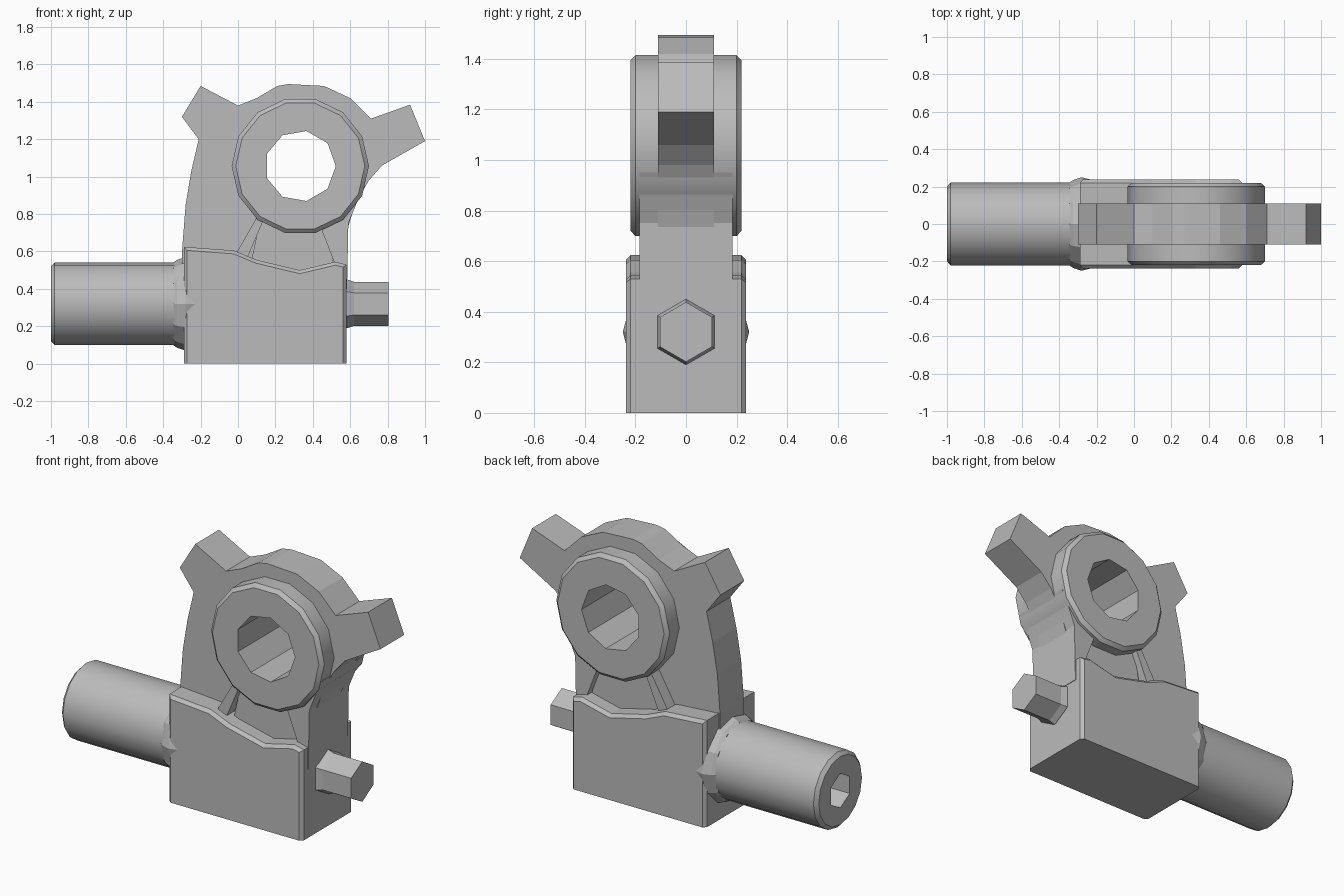
import bpy, bmesh, math
from mathutils import Matrix, Vector

cube = bpy.data.objects.get("Cube")
if cube:
    bpy.data.objects.remove(cube)

GREY = (0.5, 0.5, 0.5, 1.0)
grey = bpy.data.materials.new("plain grey")
grey.use_nodes = True
grey.diffuse_color = GREY
grey.node_tree.nodes["Principled BSDF"].inputs["Base Color"].default_value = GREY

ALONG_X = Matrix.Rotation(math.pi / 2, 4, 'Y')    # local z becomes x
ALONG_Y = Matrix.Rotation(-math.pi / 2, 4, 'X')   # local z becomes y


def finish(name, bm, smooth=False):
    bmesh.ops.recalc_face_normals(bm, faces=bm.faces)
    mesh = bpy.data.meshes.new(name)
    bm.to_mesh(mesh)
    bm.free()
    mesh.materials.append(grey)
    ob = bpy.data.objects.new(name, mesh)
    bpy.context.collection.objects.link(ob)
    if smooth:
        bpy.ops.object.select_all(action='DESELECT')
        ob.select_set(True)
        bpy.context.view_layer.objects.active = ob
        bpy.ops.object.shade_smooth_by_angle(angle=math.radians(38))
    return ob


def slab(name, profile, half, bevel=0.0):
    """Side profile in x and z, extruded evenly to both sides in y."""
    bm = bmesh.new()
    face = bm.faces.new([bm.verts.new((x, -half, z)) for x, z in profile])
    out = bmesh.ops.extrude_face_region(bm, geom=[face])
    moved = [v for v in out["geom"] if isinstance(v, bmesh.types.BMVert)]
    bmesh.ops.translate(bm, verts=moved, vec=(0, 2 * half, 0))
    if bevel:
        rim = [e for e in bm.edges
               if abs(e.verts[0].co.y - e.verts[1].co.y) < 0.001
               and max(v.co.z for v in e.verts) > 0.1]
        bmesh.ops.bevel(bm, geom=rim, offset=bevel, segments=1, affect='EDGES')
    return finish(name, bm)


def turned(name, rings, sides, axis, center, smooth=True, start=0.0):
    """Capped solid of revolution from (distance along axis, radius) pairs."""
    bm = bmesh.new()
    loops = []
    for d, r in rings:
        angles = [start + math.tau * i / sides for i in range(sides)]
        loops.append([bm.verts.new(Vector(center) + axis @ Vector(
            (r * math.cos(a), r * math.sin(a), d))) for a in angles])
    for a, b in zip(loops, loops[1:]):
        for i in range(sides):
            j = (i + 1) % sides
            bm.faces.new((a[i], a[j], b[j], b[i]))
    bm.faces.new(loops[0])
    bm.faces.new(loops[-1])
    return finish(name, bm, smooth)


def drill(cutter, *targets):
    """Cut the cutter out of each target, then discard it."""
    cutter.hide_render = True
    for ob in targets:
        mod = ob.modifiers.new("hole", 'BOOLEAN')
        mod.operation = 'DIFFERENCE'
        mod.solver = 'EXACT'
        mod.object = cutter
        # keep the hole ahead of any shading modifier
        ob.modifiers.move(len(ob.modifiers) - 1, 0)
        bpy.ops.object.select_all(action='DESELECT')
        ob.select_set(True)
        bpy.context.view_layer.objects.active = ob
        bpy.ops.object.modifier_apply(modifier=mod.name)
    bpy.data.objects.remove(cutter)


# Base block with a dipped top edge
slab("base_block", [(-0.29, 0), (0.58, 0), (0.58, 0.53), (0.52, 0.545),
                    (0.33, 0.5), (0.1, 0.555), (-0.02, 0.605), (-0.29, 0.625)],
     0.237, bevel=0.018)

# Upright plate with arched top and two tabs
plate = slab("upright_plate", [
    (-0.3, 0.4), (-0.298, 0.62), (-0.28, 0.85), (-0.25, 1.03), (-0.21, 1.2),
    (-0.3, 1.32), (-0.2, 1.485), (0, 1.38), (0.1, 1.42), (0.21, 1.485),
    (0.27, 1.495), (0.46, 1.485), (0.6, 1.42), (0.71, 1.31), (0.92, 1.385),
    (1.0, 1.19), (0.77, 1.06), (0.7, 0.98), (0.63, 0.86), (0.585, 0.72),
    (0.575, 0.4)], 0.11)

# Web and ribs under the boss
slab("lower_web", [(0.05, 0.45), (0.53, 0.45), (0.46, 0.78), (0.12, 0.78)], 0.14)
slab("left_web_rib", [(-0.05, 0.52), (0.03, 0.52), (0.15, 0.8), (0.11, 0.8)], 0.18)
slab("right_web_rib", [(0.54, 0.4), (0.583, 0.4), (0.59, 0.75), (0.635, 0.86),
                       (0.68, 0.95), (0.5, 0.9), (0.43, 0.76), (0.515, 0.54)], 0.183)

# Round boss with a through hole
CENTER = (0.333, 0, 1.057)
boss = turned("ring_boss", [(-0.22, 0.345), (-0.2, 0.367), (0.2, 0.367), (0.22, 0.345)],
              14, ALONG_Y, CENTER)
drill(turned("hole_cutter", [(-0.5, 0.19), (0.5, 0.19)], 9, ALONG_Y, CENTER, False),
      plate, boss)

# Side shaft with collar and hexagonal socket
AXLE = (0, 0, 0.32)
shaft = turned("side_shaft", [(-1.0, 0.2), (-0.98, 0.221), (-0.25, 0.221)],
               16, ALONG_X, AXLE)
turned("shaft_collar", [(-0.345, 0.222), (-0.325, 0.235), (-0.28, 0.25), (-0.2, 0.23)],
       12, ALONG_X, AXLE, False)
drill(turned("socket_cutter", [(-1.2, 0.1), (-0.75, 0.1)], 6, ALONG_X, AXLE, False), shaft)

# Hexagonal pin on the opposite side
turned("hex_pin", [(0.5, 0.13), (0.585, 0.13), (0.62, 0.118), (0.805, 0.118)],
       6, ALONG_X, AXLE, False)
